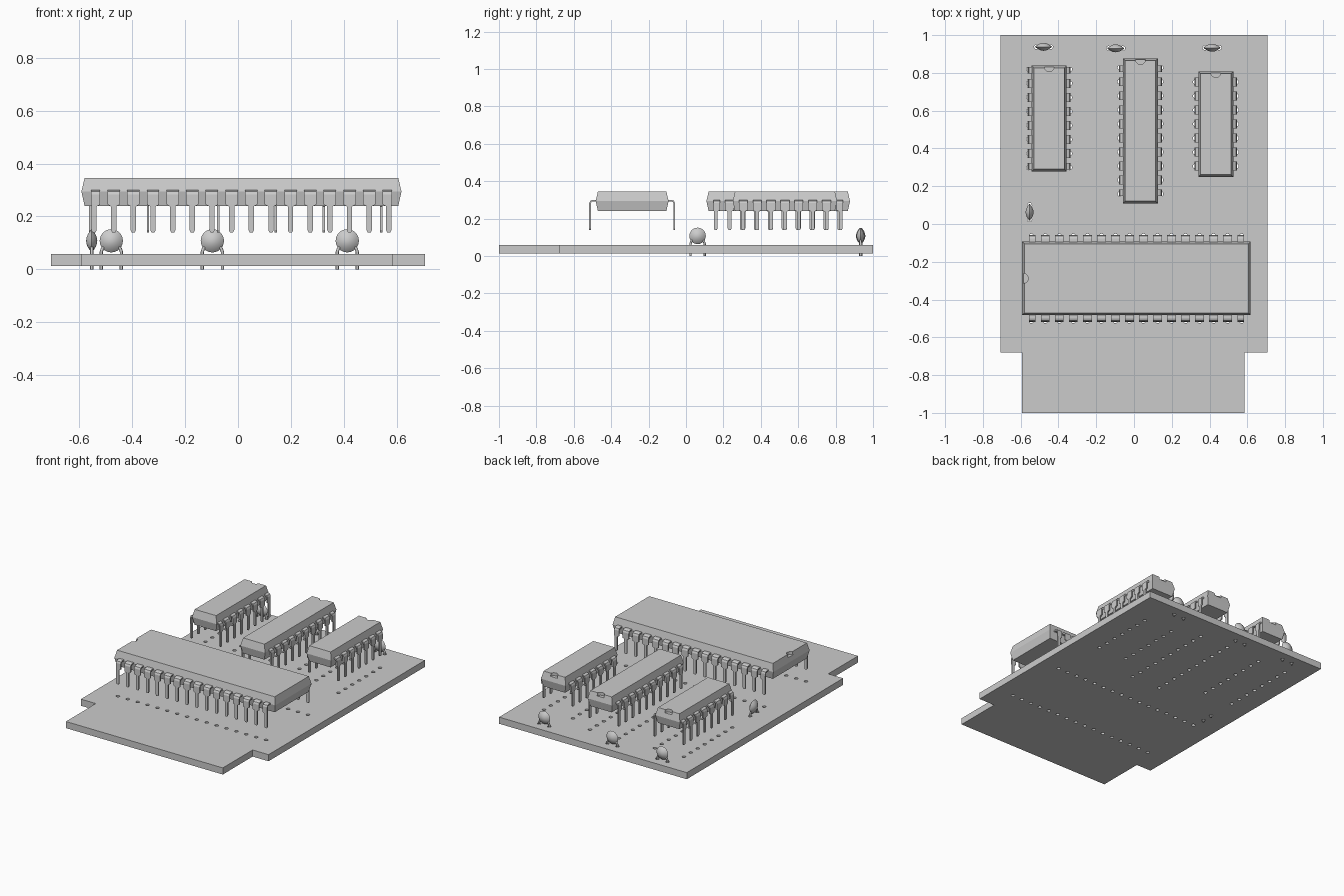
import bpy, bmesh, math
from mathutils import Matrix, Vector

if "Cube" in bpy.data.objects:
    bpy.data.objects.remove(bpy.data.objects["Cube"])

GREY = (0.6, 0.6, 0.6, 1)
grey = bpy.data.materials.new("plain grey")
grey.use_nodes = True
grey.diffuse_color = GREY
grey.node_tree.nodes["Principled BSDF"].inputs["Base Color"].default_value = GREY

PITCH = 0.0743
BOARD_LOW, BOARD_TOP = 0.013, 0.058
BODY_LOW, BODY_MID, BODY_TOP = 0.24, 0.294, 0.345
holes = []


def activate(ob):
    bpy.ops.object.select_all(action='DESELECT')
    ob.select_set(True)
    bpy.context.view_layer.objects.active = ob


def add_mesh(name, bm):
    bmesh.ops.recalc_face_normals(bm, faces=bm.faces)
    me = bpy.data.meshes.new(name)
    bm.to_mesh(me)
    bm.free()
    me.materials.append(grey)
    ob = bpy.data.objects.new(name, me)
    bpy.context.collection.objects.link(ob)
    return ob


def chip_body(name, length, width, place):
    # Three stacked rectangles, widest at the middle seam
    bm = bmesh.new()
    rings = []
    for z, inset in ((BODY_LOW, 0.012), (BODY_MID, 0), (BODY_TOP, 0.012)):
        x, y = length / 2 - inset, width / 2 - inset
        rings.append([bm.verts.new((sx * x, sy * y, z))
                      for sx, sy in ((-1, -1), (1, -1), (1, 1), (-1, 1))])
    for low, high in zip(rings, rings[1:]):
        for i in range(4):
            j = (i + 1) % 4
            bm.faces.new((low[i], low[j], high[j], high[i]))
    bm.faces.new(rings[0])
    bm.faces.new(rings[-1])
    body = add_mesh(name, bm)
    # Round orientation notch at one end
    bm = bmesh.new()
    bmesh.ops.create_cone(bm, cap_ends=True, segments=24, radius1=0.026,
                          radius2=0.026, depth=0.06,
                          matrix=Matrix.Translation((-length / 2 + 0.006, 0, 0.355)))
    cutter = add_mesh("notch_cutter", bm)
    cutter.hide_render = True
    mod = body.modifiers.new("notch", 'BOOLEAN')
    mod.operation, mod.object, mod.solver = 'DIFFERENCE', cutter, 'EXACT'
    activate(body)
    bpy.ops.object.modifier_apply(modifier=mod.name)
    bpy.data.objects.remove(cutter)
    body.matrix_world = place


def chip_pins(name, count, row, width, place, half_ends):
    # Bent ribbon per pin: shoulder, bend, wide drop, narrow tip
    bm = bmesh.new()
    wide, slim = 0.0235, 0.01
    reach = row - width / 2 + 0.012
    path = [(-reach, 0.296, wide), (-0.014, 0.296, wide), (-0.004, 0.292, wide),
            (0, 0.282, wide), (0, 0.245, wide), (0, 0.238, slim),
            (0, 0.148, slim), (0, 0.14, slim * 0.6)]
    for side in (-1, 1):
        for k in range(count):
            x = (k - (count - 1) / 2) * PITCH
            trim_low = half_ends and k == 0
            trim_high = half_ends and k == count - 1
            last = None
            for out, z, half in path:
                low = min(half, 0.011) if trim_low else half
                high = min(half, 0.011) if trim_high else half
                y = side * (row + out)
                edge = [bm.verts.new((x - low, y, z)), bm.verts.new((x + high, y, z))]
                if last:
                    bm.faces.new((last[0], last[1], edge[1], edge[0]))
                last = edge
            holes.append(place @ Vector((x, side * row, 0)))
    pins = add_mesh(name, bm)
    pins.matrix_world = place
    mod = pins.modifiers.new("thickness", 'SOLIDIFY')
    mod.thickness, mod.offset = 0.009, 0


def chip(name, centre, length, width, count, row, turn, half_ends=True):
    place = Matrix.Translation((*centre, 0)) @ Matrix.Rotation(turn, 4, 'Z')
    chip_body(name + "_body", length, width, place)
    chip_pins(name + "_pins", count, row, width, place, half_ends)


def capacitor(name, x, y, turn):
    place = Matrix.Translation((x, y, 0)) @ Matrix.Rotation(turn, 4, 'Z')
    radius, half_thick = 0.044, 0.021
    # Lens-shaped disc
    bm = bmesh.new()
    bmesh.ops.create_uvsphere(bm, u_segments=24, v_segments=12, radius=radius)
    for v in bm.verts:
        flat = (v.co.x ** 2 + v.co.y ** 2) / radius ** 2
        v.co.z = math.copysign(half_thick * max(0, 1 - flat), v.co.z)
    bmesh.ops.remove_doubles(bm, verts=bm.verts, dist=0.00001)
    bm.transform(Matrix.Translation((0, 0, 0.108)) @ Matrix.Rotation(math.pi / 2, 4, 'X'))
    disc = add_mesh(name + "_disc", bm)
    disc.matrix_world = place
    activate(disc)
    bpy.ops.object.shade_smooth_by_angle(angle=math.radians(40))
    # Two bent wire leads
    cu = bpy.data.curves.new(name + "_leads", 'CURVE')
    cu.dimensions = '3D'
    cu.bevel_depth, cu.bevel_resolution, cu.use_fill_caps = 0.006, 2, True
    for side in (-1, 1):
        line = cu.splines.new('POLY')
        points = ((0.022, 0.092), (0.034, 0.078), (0.038, 0.066), (0.038, 0))
        line.points.add(len(points) - 1)
        for p, (px, pz) in zip(line.points, points):
            p.co = (side * px, 0, pz, 1)
        holes.append(place @ Vector((side * 0.038, 0, 0)))
    cu.materials.append(grey)
    leads = bpy.data.objects.new(name + "_leads", cu)
    bpy.context.collection.objects.link(leads)
    leads.matrix_world = place
    activate(leads)
    bpy.ops.object.convert(target='MESH')


# Chips: one long across, three upright behind it
BACK = -math.pi / 2
chip("long_chip", (0.013, -0.288), 1.21, 0.39, 16, 0.225, 0)
chip("left_rear_chip", (-0.449, 0.559), 0.56, 0.185, 8, 0.109, BACK)
chip("middle_rear_chip", (0.034, 0.493), 0.768, 0.185, 10, 0.109, BACK)
chip("right_rear_chip", (0.433, 0.529), 0.558, 0.185, 7, 0.109, BACK, False)

# Disc capacitors
for label, x, y, turn in (("first", -0.479, 0.938, 0), ("second", -0.097, 0.93, 0),
                          ("third", 0.413, 0.933, 0), ("side", -0.553, 0.062, math.pi / 2)):
    capacitor(label + "_capacitor", x, y, turn)

# Circuit board with connector tab and drilled holes
board_curve = bpy.data.curves.new("circuit_board", 'CURVE')
board_curve.dimensions = '2D'
board_curve.fill_mode = 'BOTH'
board_curve.extrude = (BOARD_TOP - BOARD_LOW) / 2


def add_loop(points):
    loop = board_curve.splines.new('POLY')
    loop.points.add(len(points) - 1)
    for p, (x, y) in zip(loop.points, points):
        p.co = (x, y, 0, 1)
    loop.use_cyclic_u = True


add_loop([(-0.706, 1), (-0.706, -0.68), (-0.594, -0.68), (-0.594, -1),
          (0.586, -1), (0.586, -0.68), (0.706, -0.68), (0.706, 1)])
for h in holes:
    add_loop([(h.x + 0.012 * math.cos(a * math.pi / 6), h.y + 0.012 * math.sin(a * math.pi / 6))
              for a in range(12)])
board_curve.materials.append(grey)
board = bpy.data.objects.new("circuit_board", board_curve)
bpy.context.collection.objects.link(board)
board.location.z = (BOARD_LOW + BOARD_TOP) / 2
activate(board)
bpy.ops.object.convert(target='MESH')
for poly in board.data.polygons:
    poly.use_smooth = False
